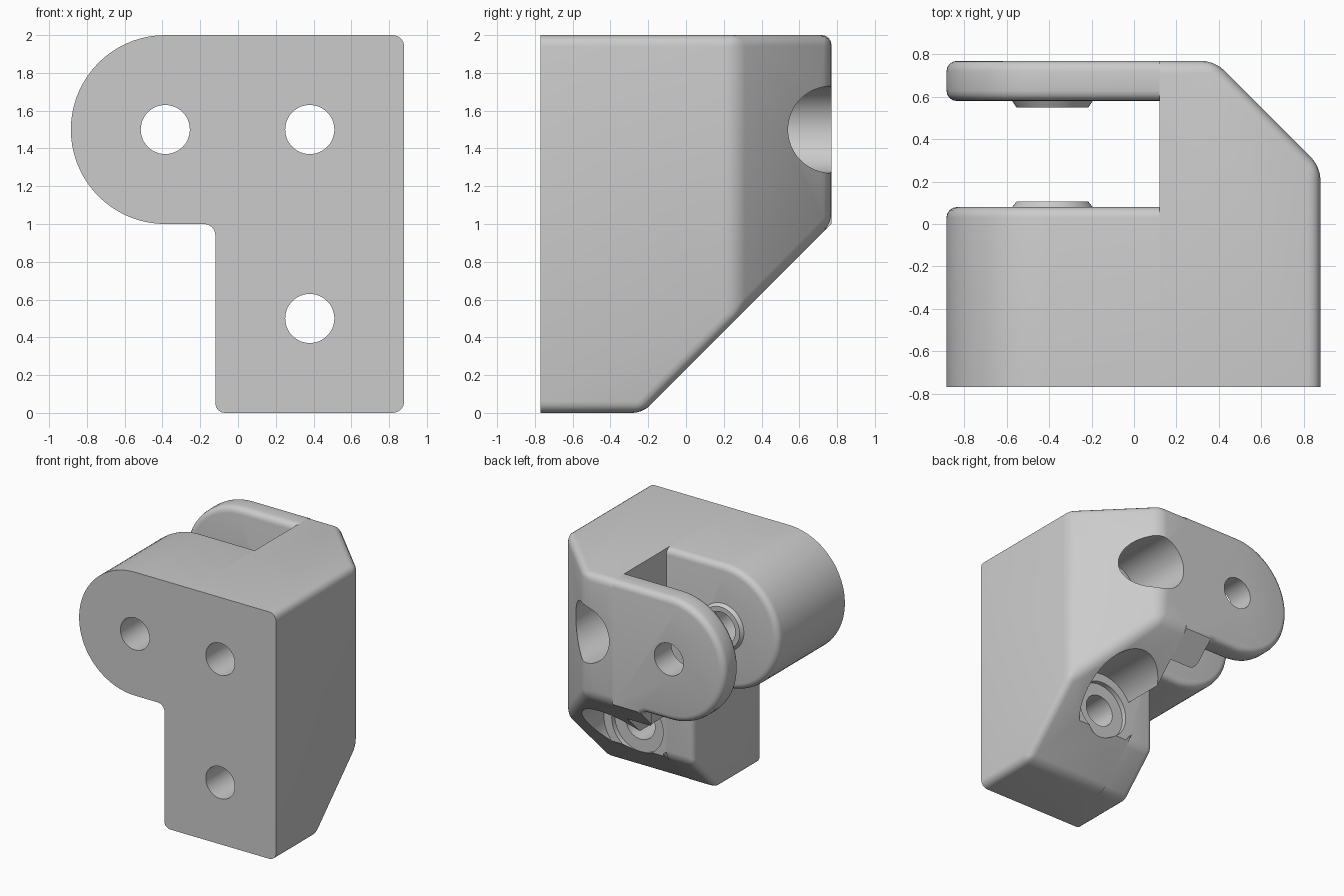
import bpy, bmesh, math
from mathutils import Matrix, Vector

cube = bpy.data.objects.get("Cube")
if cube:
    bpy.data.objects.remove(cube, do_unlink=True)

FRONT, BACK = -0.77, 0.77
SLOT_FRONT, SLOT_BACK, SLOT_END = 0.08, 0.58, 0.12
ARM_X, BOLT_X, HIGH, LOW = -0.385, 0.38, 1.5, 0.5
SLOPE = ((0, -0.23, 0), (0, 1, -1))
CHAMFER = ((0.38, BACK, 0), (1, 1, 0))

grey = bpy.data.materials.new("plain grey")
grey.use_nodes = True
grey.diffuse_color = (0.6, 0.6, 0.6, 1)
grey.node_tree.nodes["Principled BSDF"].inputs["Base Color"].default_value = (0.6, 0.6, 0.6, 1)


def arc(cx, cz, r, start, end, steps):
    angles = [math.radians(start + (end - start) * i / steps) for i in range(steps + 1)]
    return [(cx + r * math.cos(a), cz + r * math.sin(a)) for a in angles]


def prism(outline, y0, y1):
    bm = bmesh.new()
    face = bm.faces.new([bm.verts.new((x, y0, z)) for x, z in outline])
    grown = bmesh.ops.extrude_face_region(bm, geom=[face], use_keep_orig=True)
    moved = [g for g in grown["geom"] if isinstance(g, bmesh.types.BMVert)]
    bmesh.ops.translate(bm, verts=moved, vec=(0, y1 - y0, 0))
    bmesh.ops.recalc_face_normals(bm, faces=bm.faces)
    return bm


def slice_off(bm, point, normal):
    # Remove everything on the normal side and close the cut
    geom = bm.verts[:] + bm.edges[:] + bm.faces[:]
    bmesh.ops.bisect_plane(bm, geom=geom, plane_co=point, dist=1e-5,
                           plane_no=Vector(normal).normalized(), clear_outer=True)
    bmesh.ops.holes_fill(bm, edges=[e for e in bm.edges if e.is_boundary], sides=0)
    bmesh.ops.recalc_face_normals(bm, faces=bm.faces)


def round_edges(bm, radius):
    # Round convex edges, keeping the front mounting face crisp
    edges = [e for e in bm.edges if e.is_manifold
             and e.calc_face_angle_signed() > 0.4
             and max(v.co.y for v in e.verts) > FRONT + 0.01]
    bmesh.ops.bevel(bm, geom=edges, offset=radius, offset_type='OFFSET', segments=4,
                    profile=0.5, affect='EDGES', clamp_overlap=False)


def finish(bm, name):
    mesh = bpy.data.meshes.new(name)
    bm.to_mesh(mesh)
    bm.free()
    obj = bpy.data.objects.new(name, mesh)
    bpy.context.collection.objects.link(obj)
    mesh.materials.append(grey)
    return obj


def cylinder(name, x, z, y0, y1, r0, r1):
    bm = bmesh.new()
    place = Matrix.Translation((x, (y0 + y1) / 2, z)) @ Matrix.Rotation(-math.pi / 2, 4, 'X')
    bmesh.ops.create_cone(bm, cap_ends=True, segments=48, radius1=r0, radius2=r1,
                          depth=y1 - y0, matrix=place)
    return finish(bm, name)


def activate(obj):
    bpy.ops.object.select_all(action='DESELECT')
    obj.select_set(True)
    bpy.context.view_layer.objects.active = obj


def bore(obj, x, z, r, y0=-1, y1=1):
    cutter = cylinder("cutter", x, z, y0, y1, r, r)
    cutter.hide_render = True
    mod = obj.modifiers.new("bore", 'BOOLEAN')
    mod.operation, mod.solver, mod.object = 'DIFFERENCE', 'EXACT', cutter
    activate(obj)
    bpy.ops.object.modifier_apply(modifier=mod.name)
    bpy.data.objects.remove(cutter, do_unlink=True)


# Side outline of the arm and leg, running past the slot end
outline = ([(0.5, 0), (0.5, 2)] + arc(ARM_X, HIGH, 0.5, 90, 270, 36)
           + arc(-0.18, 0.94, 0.06, 90, 0, 6) + [(-0.12, 0)])
keep_left = ((SLOT_END, 0, 0), (1, 0, 0))

# Main block with sloped underside and chamfered back corner
bm = prism([(-0.5, 0), (0.88, 0), (0.88, 2), (-0.5, 2)], FRONT, BACK)
slice_off(bm, *SLOPE)
slice_off(bm, *CHAMFER)
round_edges(bm, 0.06)
slice_off(bm, (SLOT_END, 0, 0), (-1, 0, 0))
main_block = finish(bm, "main_block")
for height in (HIGH, LOW):
    bore(main_block, BOLT_X, height, 0.13)
bore(main_block, BOLT_X, HIGH, 0.23, 0.2)
bore(main_block, BOLT_X, LOW, 0.30, SLOT_FRONT)
bore(main_block, BOLT_X, LOW, 0.23, 0.04)

# Thick front arm and the leg below it
bm = prism(outline, FRONT, SLOT_FRONT)
slice_off(bm, *SLOPE)
round_edges(bm, 0.05)
slice_off(bm, *keep_left)
front_arm = finish(bm, "front_arm")

# Thin back ear
bm = prism(outline, SLOT_BACK, BACK)
round_edges(bm, 0.05)
slice_off(bm, *SLOPE)
slice_off(bm, *keep_left)
back_ear = finish(bm, "back_ear")

# Raised washers facing each other across the slot
front_washer = cylinder("front_washer", ARM_X, HIGH, SLOT_FRONT, 0.105, 0.19, 0.17)
back_washer = cylinder("back_washer", ARM_X, HIGH, 0.55, SLOT_BACK, 0.17, 0.19)

for part in (front_arm, back_ear, front_washer, back_washer):
    bore(part, ARM_X, HIGH, 0.13)

for part in (main_block, front_arm, back_ear, front_washer, back_washer):
    activate(part)
    bpy.ops.object.shade_smooth_by_angle(angle=math.radians(30))
